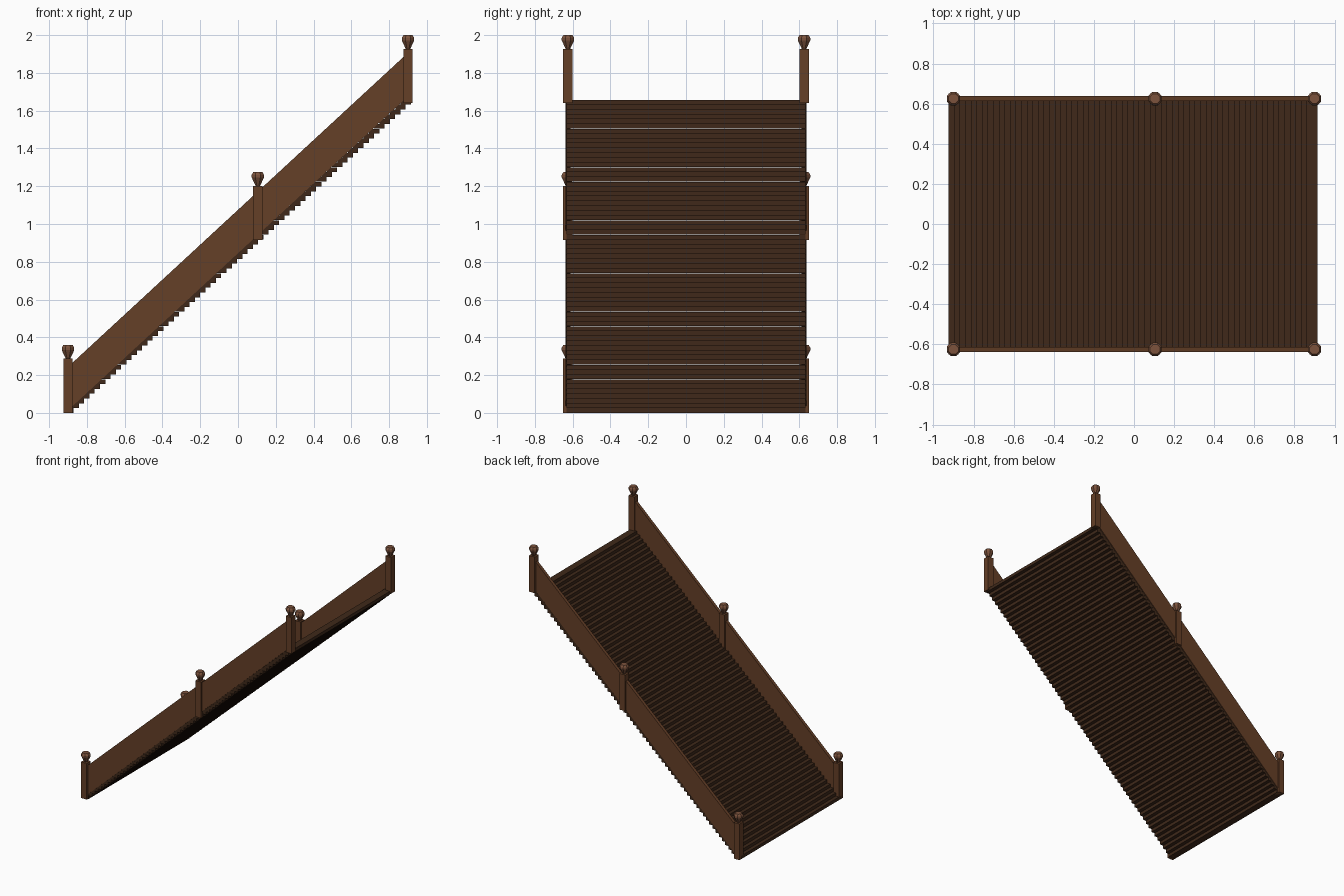
import bpy, bmesh, math
from mathutils import Matrix

if "Cube" in bpy.data.objects:
    bpy.data.objects.remove(bpy.data.objects["Cube"])


def material(name, rgb):
    m = bpy.data.materials.new(name)
    m.diffuse_color = (*rgb, 1)
    m.use_nodes = True
    m.node_tree.nodes["Principled BSDF"].inputs["Base Color"].default_value = m.diffuse_color
    return m


WOOD = material("wood", (0.13, 0.05, 0.02))
DARK = material("dark_wood", (0.05, 0.022, 0.01))
LIGHT = material("light_wood", (0.20, 0.085, 0.045))


def finish(name, bm, mat):
    bmesh.ops.recalc_face_normals(bm, faces=bm.faces)
    me = bpy.data.meshes.new(name)
    bm.to_mesh(me)
    bm.free()
    me.materials.append(mat)
    ob = bpy.data.objects.new(name, me)
    bpy.context.collection.objects.link(ob)
    return ob


def add_box(bm, lo, hi):
    size = [b - a for a, b in zip(lo, hi)]
    mid = [(a + b) / 2 for a, b in zip(lo, hi)]
    bmesh.ops.create_cube(bm, size=1, matrix=Matrix.Translation(mid) @ Matrix.Diagonal((*size, 1)))


def lathe(bm, profile, centre, sides=8):
    rings = []
    for r, z in profile:
        ring = []
        for i in range(sides):
            a = 2 * math.pi * (i + 0.5) / sides
            k = r / math.cos(math.pi / sides)
            ring.append(bm.verts.new((centre[0] + k * math.cos(a),
                                      centre[1] + k * math.sin(a), centre[2] + z)))
        rings.append(ring)
    for a, b in zip(rings, rings[1:]):
        for i in range(sides):
            j = (i + 1) % sides
            bm.faces.new((a[i], a[j], b[j], b[i]))
    bm.faces.new(rings[0])
    bm.faces.new(rings[-1])


# Overlapping thin treads
STEPS, RUN, RISE = 65, 0.0279, 0.0255
bm = bmesh.new()
for i in range(STEPS):
    x, z = -0.925 + i * RUN, i * RISE
    add_box(bm, (x, -0.632, z), (x + 0.055, 0.632, z + 0.025))
finish("treads", bm, DARK)

POSTS = {"lower": (-0.9, 0.0), "middle": (0.105, 0.915), "upper": (0.9, 1.64)}
FINIAL = [(0.012, 0), (0.033, 0.045), (0.033, 0.058), (0.024, 0.073)]
POST_H = 0.287

for side, s in (("front", -1), ("back", 1)):
    # Sloping side panel
    bm = bmesh.new()
    outline = [(-0.88, 0.032), (0.88, 1.658), (0.88, 1.888), (-0.88, 0.262)]
    face = bm.faces.new([bm.verts.new((x, s * 0.612, z)) for x, z in outline])
    ext = bmesh.ops.extrude_face_region(bm, geom=[face])
    verts = [g for g in ext["geom"] if isinstance(g, bmesh.types.BMVert)]
    bmesh.ops.translate(bm, verts=verts, vec=(0, s * 0.025, 0))
    finish(f"{side}_side_panel", bm, WOOD)

    # Newel posts with faceted finials
    for name, (x, z) in POSTS.items():
        y = s * 0.625
        bm = bmesh.new()
        add_box(bm, (x - 0.025, y - 0.025, z), (x + 0.025, y + 0.025, z + POST_H))
        finish(f"{side}_{name}_post", bm, WOOD)
        bm = bmesh.new()
        lathe(bm, FINIAL, (x, y, z + POST_H))
        finish(f"{side}_{name}_finial", bm, LIGHT)
